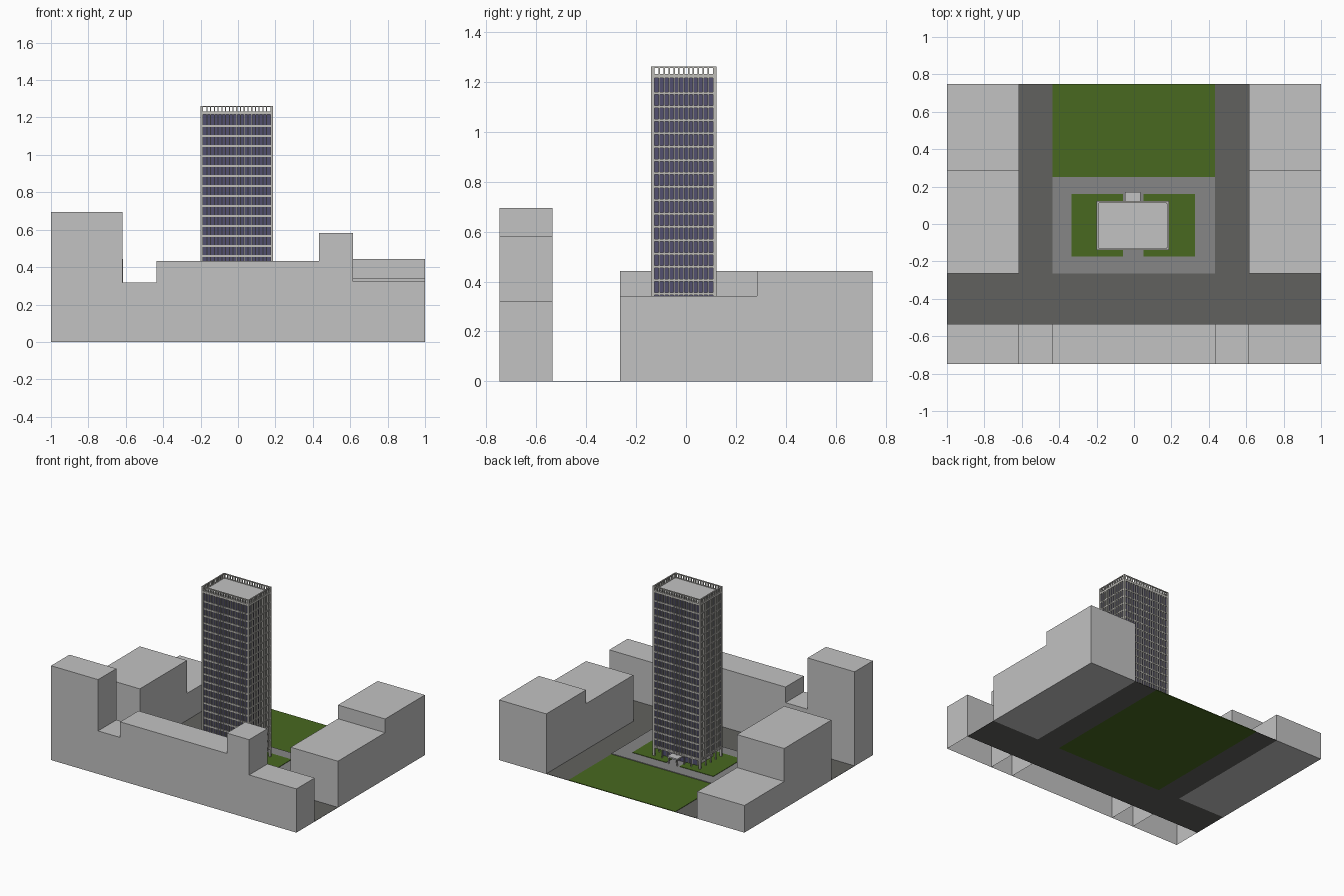
import bpy, bmesh
from mathutils import Matrix

if "Cube" in bpy.data.objects:
    bpy.data.objects.remove(bpy.data.objects["Cube"])


def material(name, rgb):
    m = bpy.data.materials.new(name)
    m.diffuse_color = (*rgb, 1)
    m.use_nodes = True
    m.node_tree.nodes["Principled BSDF"].inputs["Base Color"].default_value = m.diffuse_color
    return m


BUILDING = material("building_grey", (0.54, 0.54, 0.54))
FRAME = material("frame_grey", (0.52, 0.51, 0.48))
GLASS = material("window_blue", (0.085, 0.08, 0.16))
GRASS = material("grass_green", (0.065, 0.14, 0.014))
ROAD = material("road_grey", (0.12, 0.12, 0.112))
PAVING = material("paving_grey", (0.24, 0.24, 0.24))


def boxes(name, mat, spans, open_bottom=False):
    """One object made of boxes given as (x0, x1, y0, y1, z0, z1)."""
    bm = bmesh.new()
    for x0, x1, y0, y1, z0, z1 in spans:
        mx = Matrix.Translation(((x0 + x1) / 2, (y0 + y1) / 2, (z0 + z1) / 2))
        mx = mx @ Matrix.Diagonal((x1 - x0, y1 - y0, z1 - z0, 1))
        bmesh.ops.create_cube(bm, size=1, matrix=mx)
    if open_bottom:
        bm.normal_update()
        bmesh.ops.delete(bm, geom=[f for f in bm.faces if f.normal.z < -0.9],
                         context='FACES')
    me = bpy.data.meshes.new(name)
    bm.to_mesh(me)
    bm.free()
    me.materials.append(mat)
    ob = bpy.data.objects.new(name, me)
    bpy.context.collection.objects.link(ob)
    return ob


# Ground: streets, park, plaza and lawns
boxes("road", ROAD, [(-1, 1, -0.535, -0.265, 0, 0.002),
                     (-0.615, -0.437, -0.265, 0.748, 0, 0.002),
                     (0.433, 0.615, -0.265, 0.748, 0, 0.002)])
boxes("park_grass", GRASS, [(-0.437, 0.433, -0.265, 0.748, 0, 0.005)])
boxes("plaza", PAVING, [(-0.437, 0.433, -0.265, 0.25, 0.004, 0.01)])
boxes("lawns", GRASS, [(-0.335, -0.06, -0.175, 0.16, 0.009, 0.013),
                       (0.05, 0.325, -0.175, 0.16, 0.009, 0.013)])

# Neighbouring blocks
for i, (x0, x1, h) in enumerate([(-1, -0.617, 0.695), (-0.617, -0.437, 0.317),
                                 (-0.437, 0.433, 0.432), (0.433, 0.615, 0.582),
                                 (0.615, 1, 0.322)]):
    boxes(f"front_block_{i + 1}", BUILDING, [(x0, x1, -0.748, -0.535, 0, h)], True)
for name, x0, x1, h_front, h_back in [("left", -1, -0.615, 0.443, 0.2),
                                      ("right", 0.615, 1, 0.342, 0.443)]:
    boxes(name + "_block_front", BUILDING, [(x0, x1, -0.265, 0.285, 0, h_front)])
    boxes(name + "_block_back", BUILDING, [(x0, x1, 0.285, 0.748, 0, h_back)])

# Tower dimensions
X0, X1, Y0, Y1 = -0.2, 0.187, -0.14, 0.122
BASE, ROOF, TOP = 0.08, 1.228, 1.262
FLOORS, STEP = 20, 0.0535
CORNER, DEPTH, HALF = 0.014, 0.009, 0.003
NX, NY = 18, 12


def ring(inset, thick, z0, z1):
    """Four bars making a rectangular ring around the tower."""
    a, b, c, d = X0 + inset, X1 - inset, Y0 + inset, Y1 - inset
    return [(a, b, c, c + thick, z0, z1), (a, b, d - thick, d, z0, z1),
            (a, a + thick, c + thick, d - thick, z0, z1),
            (b - thick, b, c + thick, d - thick, z0, z1)]


def bay_lines(lo, hi, n):
    lo, hi = lo + CORNER, hi - CORNER
    return [lo + (hi - lo) * i / n for i in range(1, n)]


def posts(z0, z1, step=1):
    """Uprights on the bay lines of all four sides."""
    out = []
    for x in bay_lines(X0, X1, NX)[step - 1::step]:
        out += [(x - HALF, x + HALF, Y0, Y0 + DEPTH, z0, z1),
                (x - HALF, x + HALF, Y1 - DEPTH, Y1, z0, z1)]
    for y in bay_lines(Y0, Y1, NY)[step - 1::step]:
        out += [(X0, X0 + DEPTH, y - HALF, y + HALF, z0, z1),
                (X1 - DEPTH, X1, y - HALF, y + HALF, z0, z1)]
    return out


# Tower: glass core, roof slab, floor bands, mullions, corner columns
boxes("tower_glass", GLASS, [(X0 + DEPTH, X1 - DEPTH, Y0 + DEPTH, Y1 - DEPTH, BASE, ROOF - 0.01)])
boxes("tower_roof", BUILDING, [(X0 + 0.007, X1 - 0.007, Y0 + 0.007, Y1 - 0.007,
                                ROOF - 0.01, ROOF)])
bands = []
for i in range(FLOORS + 1):
    z = BASE + i * STEP
    bands += ring(0.002, DEPTH, z - 0.001, z + 0.009)
boxes("floor_bands", FRAME, bands)
boxes("mullions", FRAME, posts(BASE, ROOF))
boxes("corner_columns", FRAME,
      [(x, x + CORNER, y, y + CORNER, 0.01, TOP - 0.005)
       for x in (X0, X1 - CORNER) for y in (Y0, Y1 - CORNER)])

# Open parapet around the roof
boxes("parapet_posts", FRAME, posts(ROOF, TOP - 0.005))
boxes("parapet_rails", FRAME, ring(0, DEPTH, TOP - 0.006, TOP)
      + ring(0, DEPTH, ROOF - 0.012, ROOF + 0.003))

# Ground floor: ceiling, columns, recessed lobby and canopy
boxes("lobby_ceiling", FRAME, [(X0, X1, Y0, Y1, BASE - 0.008, BASE)])
boxes("ground_columns", FRAME, posts(0.01, BASE, 3))
lx0, lx1, ly0, ly1 = X0 + 0.05, X1 - 0.05, Y0 + 0.045, Y1 - 0.04
boxes("lobby_glass", GLASS, [(lx0, lx1, ly0, ly1, 0.01, BASE - 0.008)])
bars = []
for i in range(9):
    x = lx0 + (lx1 - lx0) * i / 8
    bars.append((x - 0.002, x + 0.002, ly0 - 0.003, ly1 + 0.003, 0.01, BASE - 0.008))
for i in range(1, 5):
    y = ly0 + (ly1 - ly0) * i / 5
    bars.append((lx0 - 0.003, lx1 + 0.003, y - 0.002, y + 0.002, 0.01, BASE - 0.008))
boxes("lobby_bars", FRAME, bars)
boxes("entrance_canopy", BUILDING, [(-0.048, 0.035, ly1, 0.17, 0.056, 0.066)])
boxes("canopy_posts", FRAME, [(x, x + 0.006, 0.158, 0.164, 0.01, 0.056)
                              for x in (-0.044, 0.025)])
